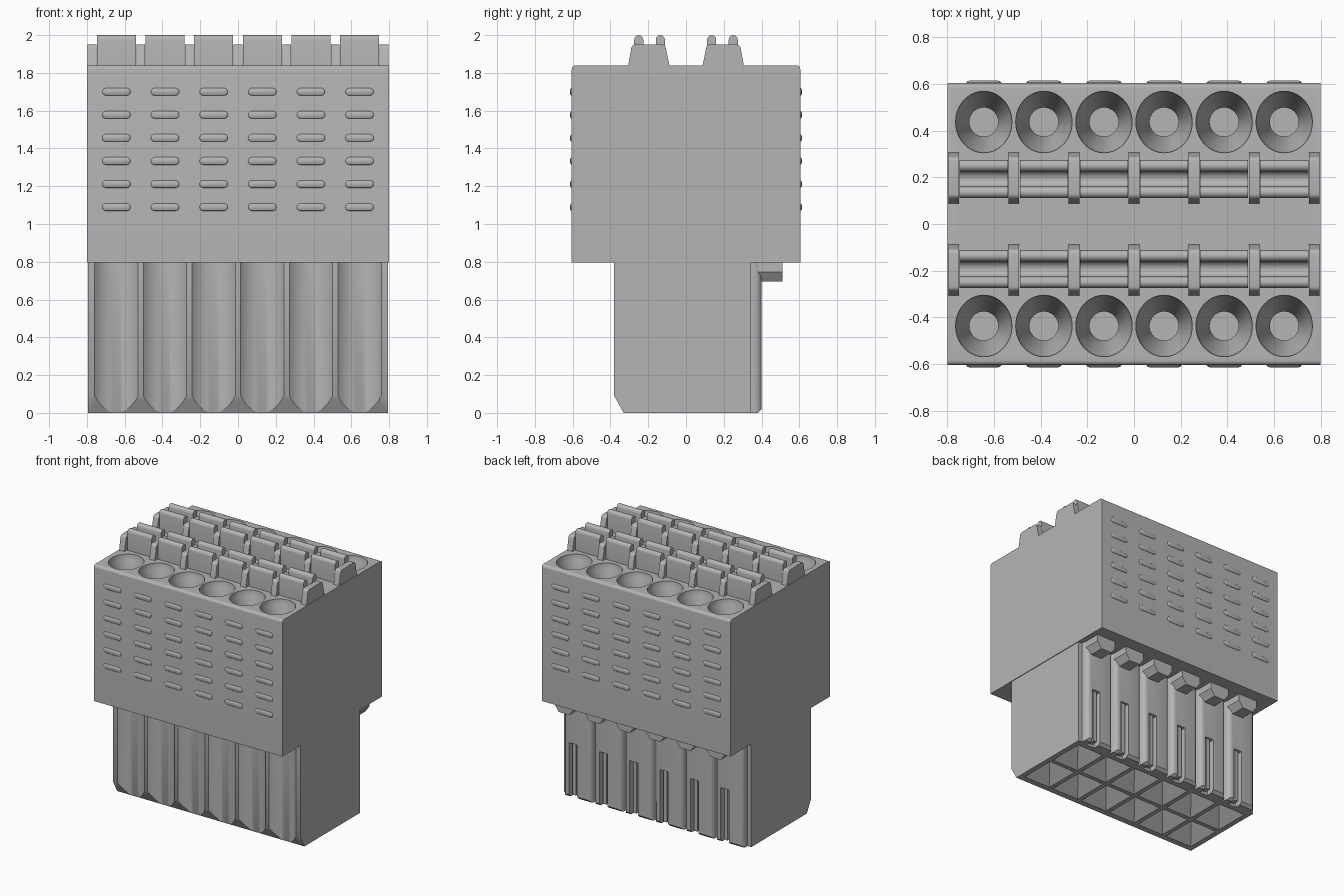
import bpy, bmesh, math
from mathutils import Vector

cube = bpy.data.objects.get("Cube")
if cube:
    bpy.data.objects.remove(cube, do_unlink=True)

grey = bpy.data.materials.new("light grey plastic")
grey.use_nodes = True
COL = (0.46, 0.46, 0.46, 1)
grey.diffuse_color = COL
grey.node_tree.nodes["Principled BSDF"].inputs["Base Color"].default_value = COL

COLUMNS = [(i - 2.5) * 0.2575 for i in range(6)]


def prism(bm, pts, axis, a, b):
    """Extrude a closed outline along an axis: x takes (y, z), y takes (x, z), z takes (x, y)."""
    def place(p, t):
        return {"x": (t, p[0], p[1]), "y": (p[0], t, p[1]), "z": (p[0], p[1], t)}[axis]
    lo = [bm.verts.new(place(p, a)) for p in pts]
    hi = [bm.verts.new(place(p, b)) for p in pts]
    n = len(pts)
    bm.faces.new(lo)
    bm.faces.new(hi[::-1])
    for i in range(n):
        bm.faces.new((lo[i], hi[i], hi[(i + 1) % n], lo[(i + 1) % n]))


def box(bm, x0, x1, y0, y1, z0, z1):
    prism(bm, [(x0, y0), (x1, y0), (x1, y1), (x0, y1)], "z", z0, z1)


def rings(bm, levels, cx, cy, n=40):
    """Solid of elliptical rings, each level being (rx, ry, z)."""
    loops = [[bm.verts.new((cx + rx * math.cos(2 * math.pi * k / n),
                            cy + ry * math.sin(2 * math.pi * k / n), z)) for k in range(n)]
             for rx, ry, z in levels]
    bm.faces.new(loops[0])
    bm.faces.new(loops[-1][::-1])
    for p, q in zip(loops, loops[1:]):
        for k in range(n):
            bm.faces.new((p[k], p[(k + 1) % n], q[(k + 1) % n], q[k]))


def arc(cx, cy, rx, ry, a0, a1, n):
    return [(cx + rx * math.cos(math.radians(a0 + (a1 - a0) * k / n)),
             cy + ry * math.sin(math.radians(a0 + (a1 - a0) * k / n))) for k in range(n + 1)]


def finish(name, bm, smooth=True):
    bmesh.ops.recalc_face_normals(bm, faces=bm.faces)
    me = bpy.data.meshes.new(name)
    bm.to_mesh(me)
    bm.free()
    me.materials.append(grey)
    ob = bpy.data.objects.new(name, me)
    bpy.context.collection.objects.link(ob)
    if smooth:
        shade(ob)
    return ob


def select(ob):
    bpy.ops.object.select_all(action="DESELECT")
    ob.select_set(True)
    bpy.context.view_layer.objects.active = ob


def shade(ob):
    select(ob)
    bpy.ops.object.shade_smooth_by_angle(angle=math.radians(30))


def carve(ob, bm):
    cutter = finish("cutter", bm, False)
    cutter.hide_render = True
    mod = ob.modifiers.new("carve", "BOOLEAN")
    mod.operation, mod.solver, mod.object = "DIFFERENCE", "EXACT", cutter
    select(ob)
    bpy.ops.object.modifier_apply(modifier=mod.name)
    bpy.data.objects.remove(cutter, do_unlink=True)
    shade(ob)


# Upper housing with rounded top edges and funnel-shaped wire entries
bm = bmesh.new()
prism(bm, [(-0.605, 0.795), (0.605, 0.795)] + arc(0.585, 1.82, 0.02, 0.02, 0, 90, 5)
      + arc(-0.585, 1.82, 0.02, 0.02, 90, 180, 5), "x", -0.8, 0.8)
housing = finish("upper_housing", bm, False)
bm = bmesh.new()
for x in COLUMNS:
    for y in (-0.437, 0.437):
        rings(bm, [(0.121, 0.132, 1.90), (0.121, 0.132, 1.835), (0.113, 0.124, 1.80),
                   (0.062, 0.062, 1.66), (0.062, 0.062, 1.60)], x, y)
carve(housing, bm)

# Plug block: scooped grooves in front, rounded ribs at the back
front, back = [(-0.795, -0.38)], [(-0.795, 0.345)]
for x in COLUMNS:
    front += arc(x, -0.487, 0.157, 0.157, 137, 43, 14)
    back += [(x - 0.12, 0.345)] + arc(x - 0.085, 0.36, 0.035, 0.04, 180, 90, 5)
    back += arc(x + 0.085, 0.36, 0.035, 0.04, 90, 0, 5) + [(x + 0.12, 0.345)]
front.append((0.795, -0.38))
back.append((0.795, 0.345))
bm = bmesh.new()
prism(bm, front + back[::-1], "z", 0, 0.80)
plug = finish("plug_block", bm, False)

# Chamfers at the foot, latch slots and pyramid-shaped contact pockets
bm = bmesh.new()
prism(bm, [(-0.45, 0.216), (-0.325, -0.009), (-0.45, -0.009)], "x", -0.9, 0.9)
prism(bm, [(0.42, 0.04), (0.42, -0.01), (0.37, -0.01)], "x", -0.9, 0.9)
carve(plug, bm)
bm = bmesh.new()
for x in COLUMNS:
    box(bm, x, x + 0.07, 0.335, 0.45, -0.05, 0.42)
carve(plug, bm)
bm = bmesh.new()
for x in COLUMNS:
    for y in (-0.148, 0.158):
        hx, hy = 0.112, 0.137
        base = [bm.verts.new((x + sx * hx, y + sy * hy, z)) for z in (-0.02, 0)
                for sx, sy in ((-1, -1), (1, -1), (1, 1), (-1, 1))]
        tip = bm.verts.new((x, y, 0.12))
        bm.faces.new(base[:4])
        for k in range(4):
            j = (k + 1) % 4
            bm.faces.new((base[k], base[j], base[j + 4], base[k + 4]))
            bm.faces.new((base[k + 4], base[j + 4], tip))
carve(plug, bm)

# Thin spring bars inside the slots and latch hooks above them
bars, hooks = bmesh.new(), bmesh.new()
for x in COLUMNS:
    c = x + 0.035
    box(bars, c - 0.014, c + 0.014, 0.33, 0.385, 0.02, 0.42)
    prism(hooks, [(c + s * w, z) for s, w, z in
                  ((-1, 0.08, 0.80), (-1, 0.08, 0.745), (-1, 0.045, 0.695),
                   (1, 0.045, 0.695), (1, 0.08, 0.745), (1, 0.08, 0.80))], "y", 0.38, 0.51)
finish("spring_bars", bars)
finish("latch_hooks", hooks)

# Dividing walls and release levers, one bank mirrored to the other
walls, levers = bmesh.new(), bmesh.new()
for s in (-1, 1):
    wall = [(0.085, 1.83), (0.09, 1.85)] + arc(0.128, 1.925, 0.022, 0.025, 165, 90, 4)
    wall += arc(0.268, 1.925, 0.022, 0.025, 90, 15, 4) + [(0.304, 1.85), (0.309, 1.83)]
    lever = [(0.112, 1.83)] + arc(0.136, 1.976, 0.024, 0.024, 180, 0, 8)
    lever += arc(0.193, 1.93, 0.033, 0.03, 180, 360, 8)
    lever += arc(0.25, 1.976, 0.024, 0.024, 180, 0, 8) + [(0.274, 1.83)]
    for i in range(7):
        x = (i - 3) * 0.2575
        prism(walls, [(s * y, z) for y, z in wall], "x", max(-0.8, x - 0.023), min(0.8, x + 0.023))
    for x in COLUMNS:
        prism(levers, [(s * y, z) for y, z in lever], "x", x - 0.103, x + 0.103)
finish("divider_walls", walls)
finish("release_levers", levers)

# Raised grip bumps on the front and back faces
bm = bmesh.new()
for s in (-1, 1):
    for x in COLUMNS:
        for r in range(6):
            z = 1.70 - r * 0.1222
            layers = []
            for grow, out in ((0.020, 0.600), (0.020, 0.606), (0.016, 0.611), (0.008, 0.614)):
                outline = arc(x + 0.055, z, grow, grow, -90, 90, 6) + arc(x - 0.055, z, grow, grow, 90, 270, 6)
                layers.append([bm.verts.new((px, s * out, pz)) for px, pz in outline])
            n = len(layers[0])
            bm.faces.new(layers[0])
            bm.faces.new(layers[-1][::-1])
            for p, q in zip(layers, layers[1:]):
                for k in range(n):
                    bm.faces.new((p[k], p[(k + 1) % n], q[(k + 1) % n], q[k]))
finish("grip_bumps", bm)
